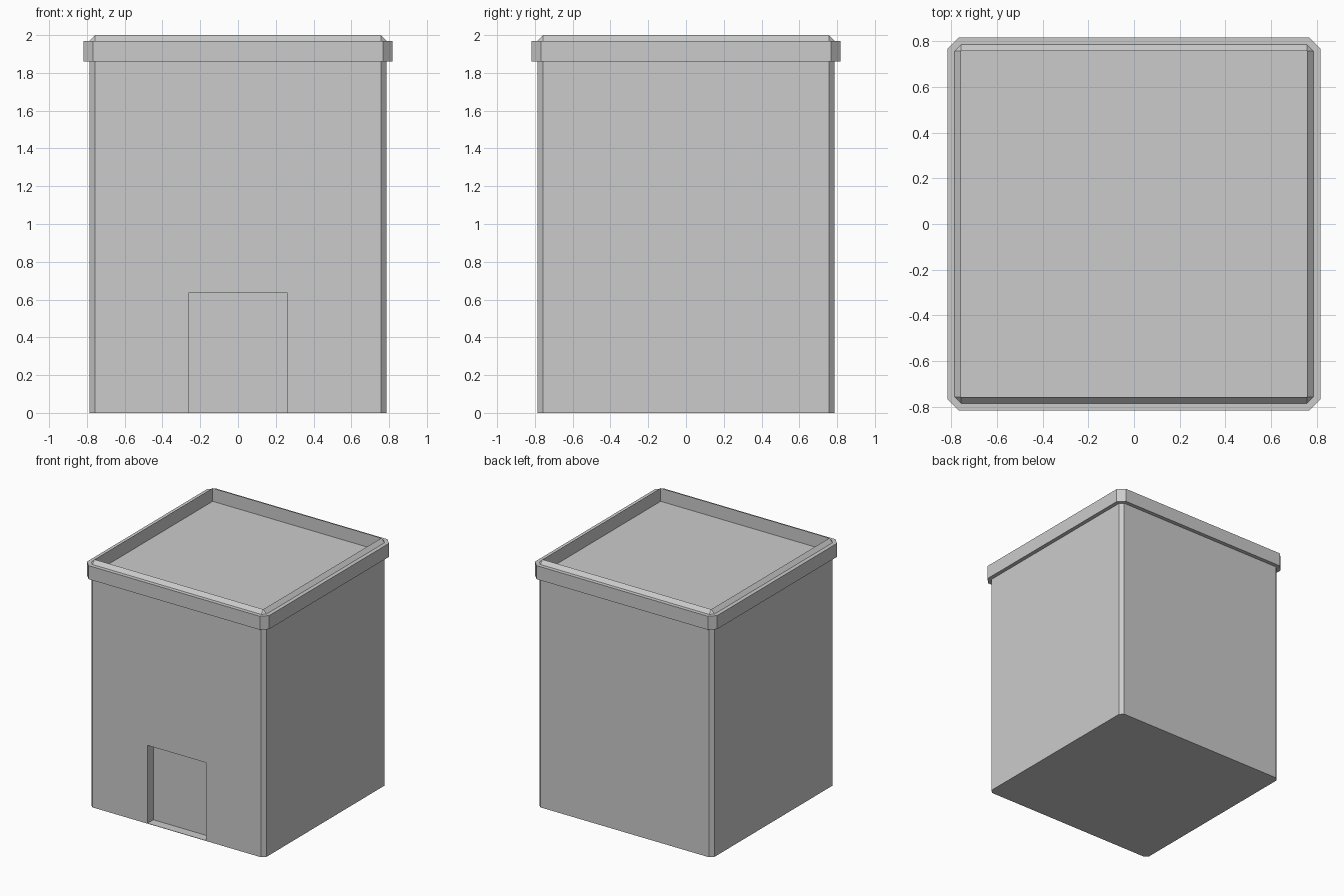
import bpy, bmesh

if "Cube" in bpy.data.objects:
    bpy.data.objects.remove(bpy.data.objects["Cube"])


def ring(bm, half, cut, z):
    """Square outline with its corners cut off."""
    a, b = half, half - cut
    pts = [(b, -a), (a, -b), (a, b), (b, a), (-b, a), (-a, b), (-a, -b), (-b, -a)]
    return [bm.verts.new((x, y, z)) for x, y in pts]


def loft(name, profile):
    bm = bmesh.new()
    rings = [ring(bm, *p) for p in profile]
    for lo, hi in zip(rings, rings[1:]):
        for i in range(8):
            j = (i + 1) % 8
            bm.faces.new((lo[i], lo[j], hi[j], hi[i]))
    bm.faces.new(rings[0][::-1])
    bm.faces.new(rings[-1])
    bmesh.ops.remove_doubles(bm, verts=bm.verts[:], dist=1e-5)
    bmesh.ops.recalc_face_normals(bm, faces=bm.faces[:])
    mesh = bpy.data.meshes.new(name)
    bm.to_mesh(mesh)
    bm.free()
    obj = bpy.data.objects.new(name, mesh)
    bpy.context.collection.objects.link(obj)
    return obj


# Walls, cornice band, sloped parapet and sunken roof: (half width, corner cut, z)
tower = loft("tower_block", [
    (0.786, 0.029, 0.0),
    (0.786, 0.029, 1.86),
    (0.818, 0.05, 1.86),
    (0.818, 0.05, 1.97),
    (0.786, 0.029, 1.97),
    (0.757, 0.0, 2.0),
    (0.757, 0.0, 1.893),
])

# Shallow doorway recess in the front, leaving a paper-thin sill
depth, sill, top = 0.075, 0.003, 0.635
bpy.ops.mesh.primitive_cube_add(size=1, location=(0, -0.786, (sill + top) / 2))
cutter = bpy.context.object
cutter.name = "doorway_cutter"
cutter.scale = (0.524, 2 * depth, top - sill)
cutter.hide_render = True
cutter.display_type = 'WIRE'

mod = tower.modifiers.new("doorway", 'BOOLEAN')
mod.operation = 'DIFFERENCE'
mod.solver = 'EXACT'
mod.object = cutter
bpy.context.view_layer.objects.active = tower
bpy.ops.object.modifier_apply(modifier=mod.name)
bpy.data.objects.remove(cutter)
